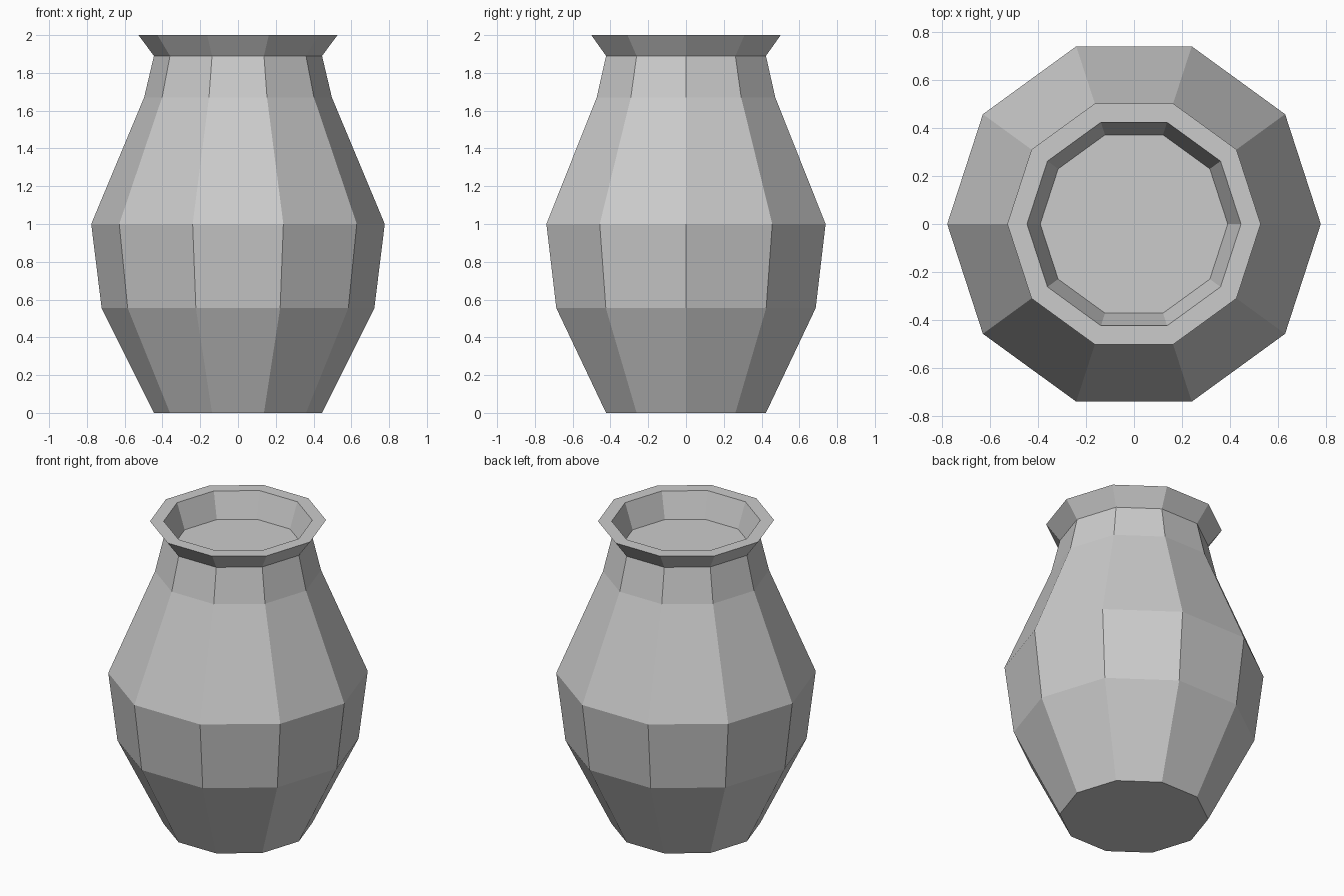
import bpy, bmesh
from math import cos, sin, tau

if "Cube" in bpy.data.objects:
    bpy.data.objects.remove(bpy.data.objects["Cube"])

SIDES = 10
# (radius, height) from the base, up the outside, over the rim to the inner floor
PROFILE = [(0.445, 0.0), (0.722, 0.555), (0.777, 1.0), (0.497, 1.67),
           (0.445, 1.89), (0.527, 2.0), (0.445, 2.0), (0.39, 1.835)]


def lathe(name, profile, sides):
    bm = bmesh.new()
    rings = [[bm.verts.new((r * cos(tau * i / sides), r * sin(tau * i / sides), z))
              for i in range(sides)] for r, z in profile]
    for low, high in zip(rings, rings[1:]):
        for i in range(sides):
            j = (i + 1) % sides
            bm.faces.new((low[i], low[j], high[j], high[i]))
    # base and inner floor
    bm.faces.new(rings[0][::-1])
    bm.faces.new(rings[-1])
    bmesh.ops.recalc_face_normals(bm, faces=bm.faces)
    mesh = bpy.data.meshes.new(name)
    bm.to_mesh(mesh)
    bm.free()
    obj = bpy.data.objects.new(name, mesh)
    bpy.context.collection.objects.link(obj)
    return obj


# Vase body with flared rim and shallow opening
lathe("vase", PROFILE, SIDES)
